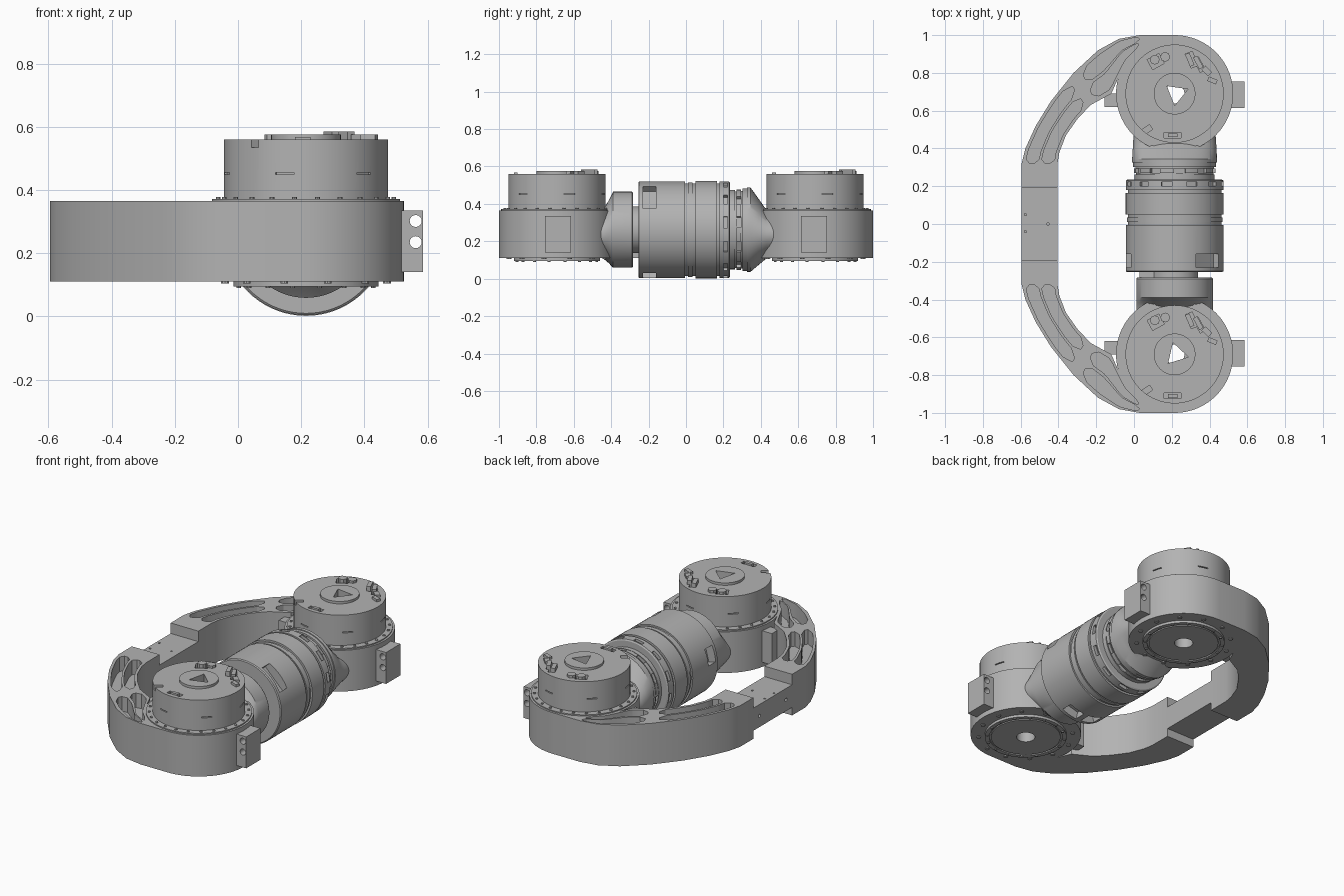
import bpy, bmesh, math
from mathutils import Matrix, Vector

if "Cube" in bpy.data.objects:
    bpy.data.objects.remove(bpy.data.objects["Cube"])

grey = bpy.data.materials.new("machined grey")
grey.use_nodes = True
grey.diffuse_color = (0.45, 0.45, 0.45, 1)
grey.node_tree.nodes["Principled BSDF"].inputs["Base Color"].default_value = (0.45, 0.45, 0.45, 1)

CX, CY, CZ = 0.215, 0.69, 0.262   # joint axes
Z0, Z1 = 0.11, 0.365              # arm bottom and top
parts = []


def finish(name, bm, keep=True):
    bmesh.ops.recalc_face_normals(bm, faces=bm.faces)
    mesh = bpy.data.meshes.new(name)
    bm.to_mesh(mesh)
    bm.free()
    mesh.materials.append(grey)
    obj = bpy.data.objects.new(name, mesh)
    bpy.context.collection.objects.link(obj)
    if keep:
        parts.append(obj)
    return obj


def box(bm, loc, size, turn=None):
    m = Matrix.Translation(loc) @ (turn or Matrix()) @ Matrix.Diagonal((*size, 1))
    bmesh.ops.create_cube(bm, size=1, matrix=m)


def rod(bm, loc, r, depth, turn=None, seg=16):
    bmesh.ops.create_cone(bm, cap_ends=True, segments=seg, radius1=r, radius2=r,
                          depth=depth, matrix=Matrix.Translation(loc) @ (turn or Matrix()))


def loft(bm, rows, place, seg=72):
    """Closed skin over elliptical rows; place(row, cos, sin) gives a point."""
    rings = []
    for row in rows:
        angles = [math.tau * i / seg for i in range(seg)]
        rings.append([bm.verts.new(place(row, math.cos(a), math.sin(a))) for a in angles])
    for a, b in zip(rings, rings[1:]):
        for i in range(seg):
            j = (i + 1) % seg
            bm.faces.new((a[i], a[j], b[j], b[i]))
    bm.faces.new(rings[0])
    bm.faces.new(rings[-1])


def strip(bm, left, right, z0, z1, side):
    """Solid band between two plan paths."""
    cols = [[bm.verts.new((p[0], p[1] * side, z)) for p, z in
             ((a, z0), (b, z0), (b, z1), (a, z1))] for a, b in zip(left, right)]
    for c, d in zip(cols, cols[1:]):
        for i in range(4):
            j = (i + 1) % 4
            bm.faces.new((c[i], c[j], d[j], d[i]))
    bm.faces.new(cols[0])
    bm.faces.new(cols[-1])


def cut(obj, bm):
    tool = finish("cutter", bm, keep=False)
    tool.hide_render = True
    mod = obj.modifiers.new("cut", 'BOOLEAN')
    mod.operation, mod.solver, mod.object = 'DIFFERENCE', 'EXACT', tool
    mod.use_self = True
    bpy.context.view_layer.objects.active = obj
    bpy.ops.object.modifier_apply(modifier=mod.name)
    bpy.data.objects.remove(tool)


def about_z(a):
    return Matrix.Rotation(a, 4, 'Z')


def about_y(a):
    return Matrix.Rotation(-a, 4, 'Y')


# Curved arm: plan paths of one half
outer = [Vector(p) for p in ((-.595, .19), (-.595, .32), (-.575, .4), (-.52, .52), (-.44, .65),
                             (-.32, .8), (-.19, .92), (-.08, .98), (.03, 1), (.215, 1))]
inner = [Vector(p) for p in ((-.405, .19), (-.405, .32), (-.395, .38), (-.36, .47), (-.3, .555),
                             (-.23, .63), (-.12, .69), (-.05, .85), (.02, .93), (.1, .95))]


def on_arm(t, s):
    i = min(int(t), len(outer) - 2)
    a = outer[i].lerp(outer[i + 1], t - i)
    return a.lerp(inner[i].lerp(inner[i + 1], t - i), s)


def pocket(bm, t0, t1, s0, s1, side):
    ts = [t0 + (t1 - t0) * i / 12 for i in range(13)]
    trim = [0.12 if i in (0, 12) else 0 for i in range(13)]   # softened ends
    strip(bm, [on_arm(t, s0 + k) for t, k in zip(ts, trim)],
          [on_arm(t, s1 - k) for t, k in zip(ts, trim)], Z1 - 0.09, Z1 + 0.05, side)


for side, label in ((1, "back"), (-1, "front")):
    bm = bmesh.new()
    strip(bm, outer, inner, Z0, Z1, side)
    arm = finish(label + "_arm", bm)
    bm = bmesh.new()
    for t0, t1 in ((1, 4.75), (5.25, 8)):
        for s0, s1 in ((.1, .46), (.54, .9)):
            pocket(bm, t0, t1, s0, s1, side)
    cut(arm, bm)

# Thinner bar joining the two arm halves
bm = bmesh.new()
box(bm, (-.5, 0, .23), (.19, .4, .14))
bar = finish("arm_bridge", bm)
bm = bmesh.new()
for x, y in ((-.575, .05), (-.575, -.04), (-.455, 0)):
    rod(bm, (x, y, .3), .006, .05)
for y in (-.13, .13):
    rod(bm, (-.59, y, .23), .01, .05, Matrix.Rotation(math.pi / 2, 4, 'Y'))
cut(bar, bm)

# Two upright joint drives
for side, label in ((1, "back"), (-1, "front")):
    cy = CY * side
    bm = bmesh.new()
    rows = [(.095, .19), (.095, .195), (.102, .195), (.102, .205), (.095, .205), (.095, .23),
            (Z0, .23), (Z0, .31), (Z1, .31), (Z1, .298), (.372, .298), (.372, .26),
            (.56, .26), (.56, .11), (.575, .11)]
    loft(bm, rows, lambda r, c, s: (CX + r[1] * c, cy + r[1] * s, r[0]))
    drive = finish(label + "_joint_drive", bm)

    # Bore, triangular opening, sockets and seam slots
    bm = bmesh.new()
    rod(bm, (CX, cy, .28), .052, .45, seg=32)
    cut(drive, bm)
    bm = bmesh.new()
    rod(bm, (CX + .01, cy, .54), .065, .12, about_z(.6 + side * .3), 3)
    for x, y, w, d, a in ((-.145, -.19, .05, .03, .6), (-.01, -.22, .09, .03, 0),
                          (.09, .18, .04, .08, .4), (.13, .155, .03, .08, .5),
                          (-.1, .17, .07, .06, .5)):
        box(bm, (CX + x, cy + y, .56), (w, d, .05), about_z(a))
    for i in range(6):
        a = math.tau * (i + .25) / 6
        box(bm, (CX + .26 * math.cos(a), cy + .26 * math.sin(a), .452), (.02, .06, .006), about_z(a))
    cut(drive, bm)

    # Plugs standing on the drive lid
    bm = bmesh.new()
    for x, y, w, d, top, a in ((.08, .18, .025, .07, .585, .4), (.125, .165, .025, .07, .585, .5),
                               (.17, .12, .03, .05, .575, .8), (.2, .07, .025, .05, .575, 1.2),
                               (-.01, -.22, .05, .02, .568, 0)):
        box(bm, (CX + x, cy + y, (.53 + top) / 2), (w, d, top - .53), about_z(a))
    for x, y in ((-.105, .18), (-.05, .195)):
        rod(bm, (CX + x, cy + y, .55), .026, .05, seg=8)
    finish(label + "_lid_plugs", bm)

    # Flange bolts above and below
    bm = bmesh.new()
    for count, r, z, size in ((24, .28, .374, .008), (12, .265, .109, .013), (16, .217, .094, .008)):
        for i in range(count):
            a = math.tau * (i + .5) / count
            rod(bm, (CX + r * math.cos(a), cy + r * math.sin(a), z), size, .008, seg=10)
    finish(label + "_flange_bolts", bm)

    # Side lugs
    bm = bmesh.new()
    box(bm, (.54, .685 * side, .2375), (.09, .14, .195))
    lug = finish(label + "_outer_lug", bm)
    bm = bmesh.new()
    for z in (.235, .302):
        rod(bm, (.562, .685 * side, z), .019, .3, Matrix.Rotation(math.pi / 2, 4, 'X'))
    cut(lug, bm)
    bm = bmesh.new()
    box(bm, (-.11, .655 * side, .2375), (.09, .07, .195))
    finish(label + "_inner_lug", bm)


# Horizontal drive between the joints: rows are (y, radius)
def along_y(r, c, s):
    h, a, b, z = (*r, r[1], CZ)[:4] if len(r) == 2 else r
    return (CX + a * c, h, z + b * s)


bm = bmesh.new()
rows = [(-.3, .125), (-.255, .125), (-.255, .252), (-.25, .258), (-.005, .258), (-.005, .248),
        (.01, .248), (.01, .253), (.035, .253), (.035, .248), (.05, .248), (.05, .26),
        (.165, .26), (.165, .248), (.18, .248), (.18, .258), (.23, .258), (.235, .25),
        (.235, .212), (.262, .212), (.262, .205), (.27, .205), (.27, .216), (.295, .216),
        (.295, .208), (.303, .208), (.303, .22), (.33, .22)]
loft(bm, rows, along_y)
body = finish("roll_drive", bm)

# Windows and ring slots in the roll drive
bm = bmesh.new()
for deg in (45, 165, 255, 285):
    a = math.radians(deg)
    box(bm, (CX + .25 * math.cos(a), -.195, CZ + .25 * math.sin(a)),
        (.09, .07, .17 if deg < 90 else .1), about_y(a))
for y, r, n in ((.212, .258, 12), (.282, .216, 10)):
    for i in range(n):
        a = math.tau * (i + .3) / n
        box(bm, (CX + r * math.cos(a), y, CZ + r * math.sin(a)), (.04, .022, .06), about_y(a))
cut(body, bm)

bm = bmesh.new()
box(bm, (.1, -.265, CZ), (.14, .04, .12))
finish("cable_bridge", bm)

# Necks blending the roll drive into each joint: rows are (y, half width, half height, centre z)
for label, rows in (
        ("back", [(.325, .225, .225, CZ), (.345, .225, .225, CZ), (.39, .222, .175, .25),
                  (.43, .22, .13, .238), (.5, .215, .125, .2375)]),
        ("front", [(-.283, .198, .198, CZ), (-.29, .203, .203, CZ), (-.39, .203, .203, CZ),
                   (-.415, .203, .165, .25), (-.445, .203, .128, .238), (-.5, .2, .125, .2375)])):
    bm = bmesh.new()
    loft(bm, rows, along_y)
    finish(label + "_neck", bm)

# Smooth curved faces, keep machined edges crisp
bpy.ops.object.select_all(action='DESELECT')
for obj in parts:
    obj.select_set(True)
bpy.context.view_layer.objects.active = parts[0]
bpy.ops.object.shade_smooth_by_angle(angle=math.radians(28))
